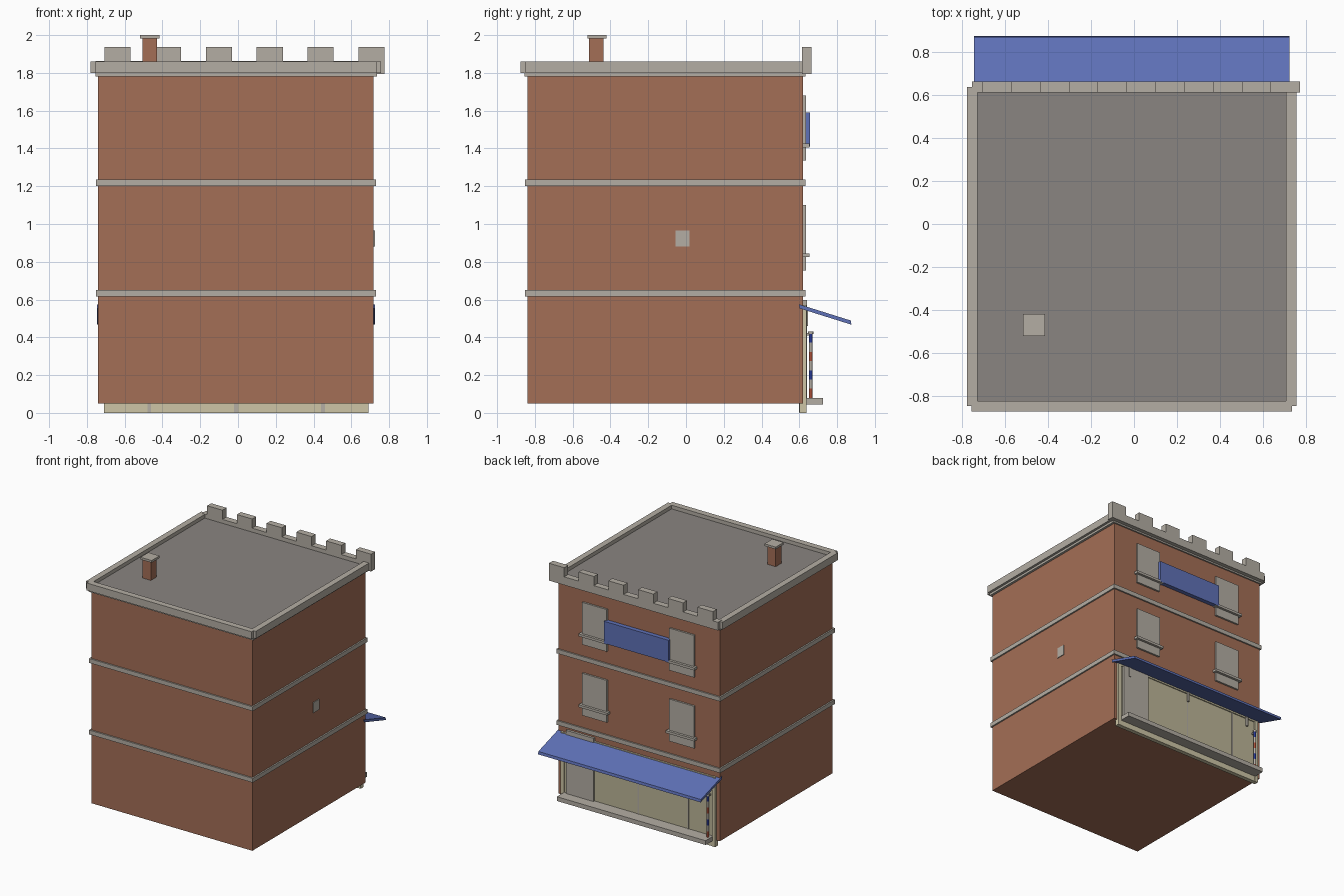
import bpy, bmesh

old = bpy.data.objects.get("Cube")
if old:
    bpy.data.objects.remove(old, do_unlink=True)


def material(name, r, g, b):
    m = bpy.data.materials.new(name)
    m.use_nodes = True
    m.diffuse_color = (r, g, b, 1)
    m.node_tree.nodes["Principled BSDF"].inputs["Base Color"].default_value = (r, g, b, 1)
    m.node_tree.nodes["Principled BSDF"].inputs["Roughness"].default_value = 0.9
    return m


BRICK = material("brick", 0.37, 0.156, 0.093)
STONE = material("stone", 0.456, 0.423, 0.37)
ROOF = material("roof_grey", 0.254, 0.235, 0.22)
BLUE = material("awning_blue", 0.114, 0.165, 0.474)
CREAM = material("cream", 0.61, 0.56, 0.38)
PANE = material("pane_cream", 0.50, 0.46, 0.31)
POLE_BLUE = material("pole_blue", 0.02, 0.04, 0.30)
POLE_RED = material("pole_red", 0.40, 0.08, 0.04)


def finish(name, bm, mat):
    bmesh.ops.recalc_face_normals(bm, faces=bm.faces)
    mesh = bpy.data.meshes.new(name)
    bm.to_mesh(mesh)
    bm.free()
    mesh.materials.append(mat)
    obj = bpy.data.objects.new(name, mesh)
    bpy.context.collection.objects.link(obj)
    return obj


def box(name, mat, x, y, z):
    """Box from three (low, high) ranges."""
    bm = bmesh.new()
    bmesh.ops.create_cube(bm, size=1)
    for v in bm.verts:
        v.co = [r[0] if c < 0 else r[1] for c, r in zip(v.co, (x, y, z))]
    return finish(name, bm, mat)


def prism(name, mat, profile, x):
    """Side profile of (y, z) points extruded along x."""
    bm = bmesh.new()
    face = bm.faces.new([bm.verts.new((x[0], y, z)) for y, z in profile])
    out = bmesh.ops.extrude_face_region(bm, geom=[face])
    for v in out["geom"]:
        if isinstance(v, bmesh.types.BMVert):
            v.co.x = x[1]
    return finish(name, bm, mat)


def cylinder(name, mat, x, y, z, radius):
    bm = bmesh.new()
    bmesh.ops.create_cone(bm, cap_ends=True, segments=12, radius1=radius,
                          radius2=radius, depth=z[1] - z[0])
    bmesh.ops.translate(bm, verts=bm.verts, vec=(x, y, sum(z) / 2))
    return finish(name, bm, mat)


MID = -0.01      # centre line of the building
WALL = 0.62      # face of the shop wall

# Brick body, roof and storey bands
box("brick_body", BRICK, (-0.74, 0.718), (-0.84, WALL), (0.05, 1.79))
box("roof_deck", ROOF, (-0.735, 0.715), (-0.83, 0.615), (1.79, 1.83))
for name, z in (("lower_band", (0.615, 0.65)), ("upper_band", (1.2, 1.235))):
    box(name, STONE, (-0.752, 0.73), (-0.852, 0.632), z)

# Cornice: thin under-moulding, then a raised rim round the roof
box("cornice_moulding", STONE, (-0.755, 0.737), (-0.855, 0.632), (1.782, 1.802))
box("cornice_left", STONE, (0.708, 0.757), (-0.85, 0.635), (1.8, 1.86))
box("cornice_right", STONE, (-0.78, -0.73), (-0.85, 0.64), (1.8, 1.86))
box("cornice_front", STONE, (-0.757, 0.737), (-0.875, -0.825), (1.8, 1.86))

# Parapet with six merlons over the shop side
box("parapet", STONE, (-0.755, 0.775), (0.613, 0.665), (1.795, 1.862))
for i in range(6):
    x = -0.708 + i * 0.269
    box(f"merlon_{i + 1}", STONE, (x, x + 0.138), (0.613, 0.665), (1.86, 1.937))

# Chimney
box("chimney", BRICK, (-0.506, -0.43), (-0.513, -0.437), (1.82, 1.985))
box("chimney_cap", STONE, (-0.518, -0.416), (-0.522, -0.42), (1.982, 2.0))

# Upstairs windows: slab with a sill
for storey, base in (("middle", 0.755), ("top", 1.335)):
    for side, sign in (("left", 1), ("right", -1)):
        c = MID + sign * 0.395
        name = f"{storey}_{side}_window"
        box(name, STONE, (c - 0.112, c + 0.112), (WALL, 0.635), (base, base + 0.345))
        box(name + "_sill", STONE, (c - 0.13, c + 0.13), (WALL, 0.655),
            (base + 0.07, base + 0.09))
box("sign_board", BLUE, (-0.302, 0.285), (WALL, 0.656), (1.41, 1.59))

# Wall plaque on the side
box("side_plaque", STONE, (0.717, 0.724), (-0.056, 0.018), (0.88, 0.965))

# Shop front: cream frame around panes, door panel, dividers
box("shop_plinth", CREAM, (-0.71, 0.69), (0.6, 0.635), (0, 0.05))
box("shop_pane", PANE, (-0.69, 0.67), (0.6, 0.626), (0.05, 0.56))
box("shop_top_rail", CREAM, (-0.71, 0.69), (0.6, 0.635), (0.53, 0.568))
for name, x in (("left_post", 0.66), ("right_post", -0.71)):
    box(name, CREAM, (x, x + 0.03), (0.6, 0.637), (0, 0.57))
box("door_panel", STONE, (0.39, 0.64), (0.61, 0.64), (0.08, 0.597))
for i, x in enumerate((-0.47, MID, 0.45)):
    box(f"plinth_joint_{i + 1}", STONE, (x - 0.01, x + 0.01), (0.598, 0.61), (0.002, 0.05))
for i, x in enumerate((-0.46, MID)):
    box(f"pane_divider_{i + 1}", STONE, (x - 0.005, x + 0.005), (0.61, 0.631), (0.05, 0.54))
box("shop_ledge", STONE, (-0.685, 0.662), (0.61, 0.725), (0.045, 0.08))

# Awning and its hanging brackets
prism("awning", BLUE, [(0.598, 0.575), (0.872, 0.489), (0.876, 0.467), (0.602, 0.553)],
      (-0.746, 0.726))
for i, x in enumerate((-0.6, MID, 0.58)):
    box(f"awning_bracket_{i + 1}", STONE, (x - 0.008, x + 0.008), (0.63, 0.646), (0.46, 0.56))

# Striped pole beside the window
STRIPES = (POLE_RED, STONE, POLE_BLUE, STONE, POLE_RED, STONE, POLE_BLUE)
step = 0.34 / len(STRIPES)
for i, mat in enumerate(STRIPES):
    z = 0.08 + i * step
    cylinder(f"pole_stripe_{i + 1}", mat, -0.66, 0.66, (z, z + step), 0.009)
cylinder("pole_cap", STONE, -0.66, 0.66, (0.418, 0.432), 0.014)
box("pole_mount", STONE, (-0.666, -0.654), (0.62, 0.66), (0.41, 0.422))
